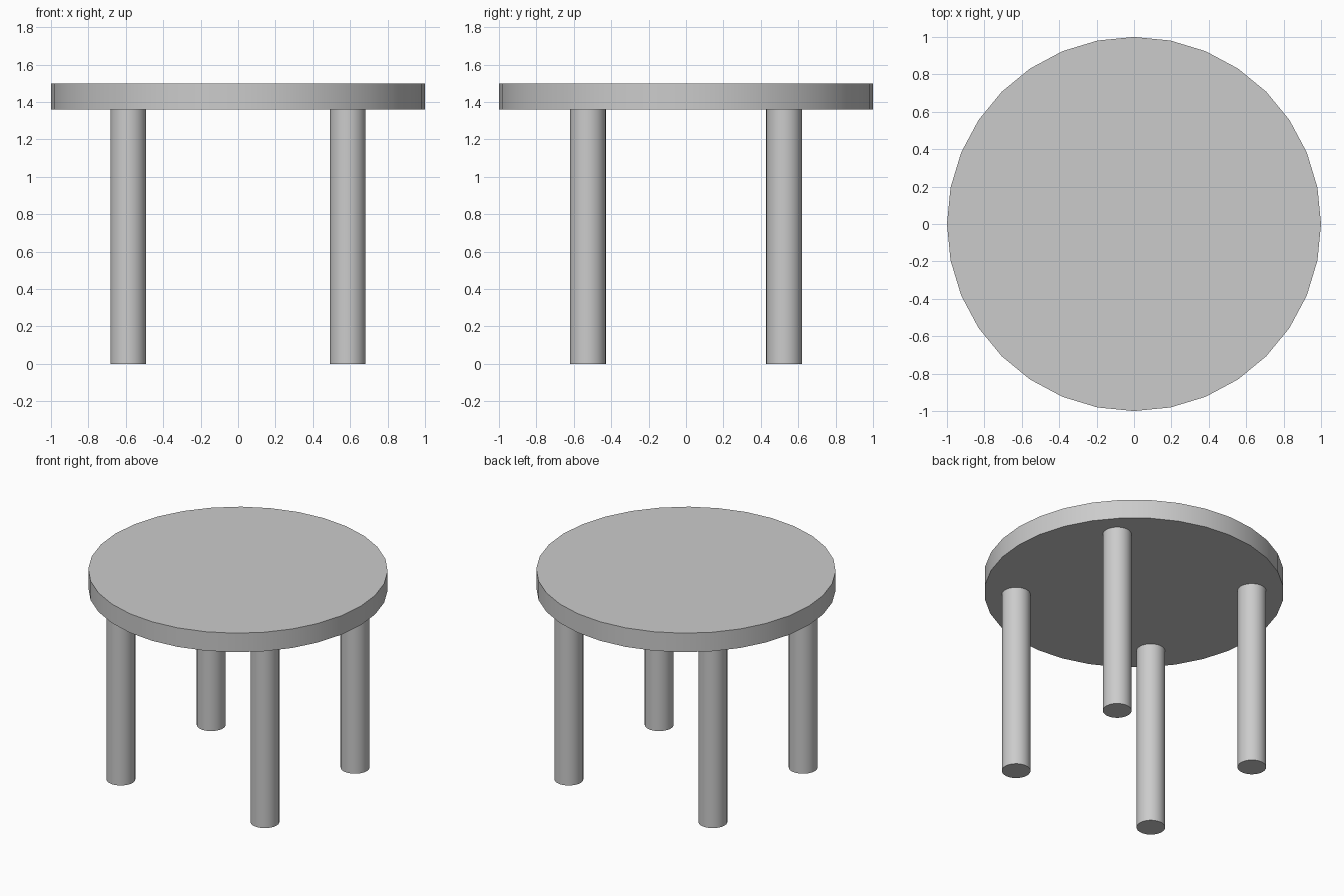
import bpy
import math

if "Cube" in bpy.data.objects:
    bpy.data.objects.remove(bpy.data.objects["Cube"])

TOP_Z, UNDERSIDE_Z = 1.5, 1.36
LEG_X, LEG_Y, LEG_RADIUS = 0.587, 0.525, 0.096


def cylinder(name, radius, x, y, z0, z1):
    bpy.ops.mesh.primitive_cylinder_add(
        vertices=32, radius=radius, depth=z1 - z0, location=(x, y, (z0 + z1) / 2))
    obj = bpy.context.object
    obj.name = name
    bpy.ops.object.shade_smooth_by_angle(angle=math.radians(40))
    return obj


# Round table top
cylinder("table_top", 1.0, 0, 0, UNDERSIDE_Z, TOP_Z)

# Four round legs, front is -y
for side, sx in (("left", -1), ("right", 1)):
    for end, sy in (("front", -1), ("back", 1)):
        cylinder(f"{end}_{side}_leg", LEG_RADIUS, sx * LEG_X, sy * LEG_Y, 0, UNDERSIDE_Z)
